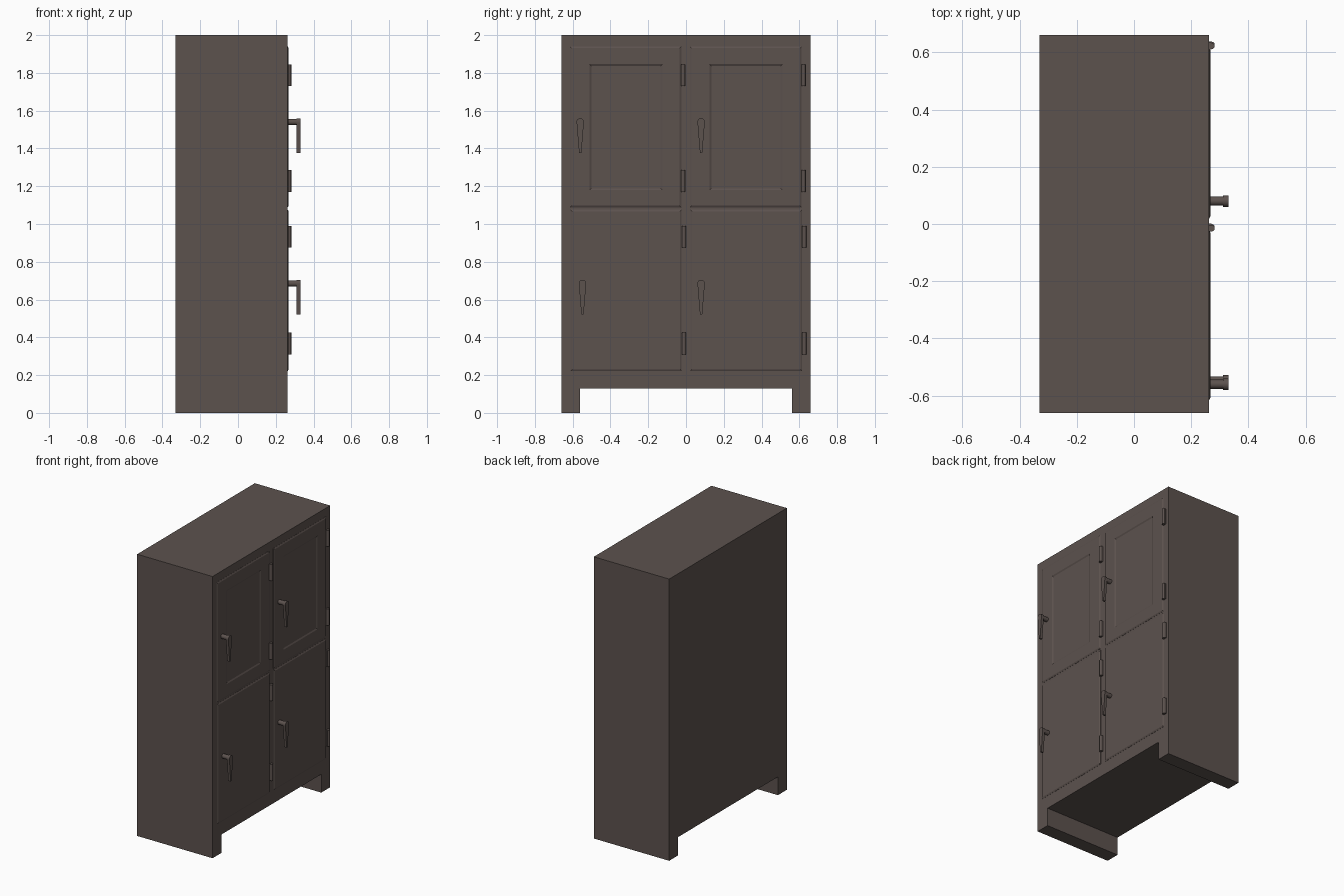
import bpy, bmesh, math
from mathutils import Matrix, Vector

if "Cube" in bpy.data.objects:
    bpy.data.objects.remove(bpy.data.objects["Cube"], do_unlink=True)

paint = bpy.data.materials.new("brown_grey_paint")
paint.use_nodes = True
colour = (0.107, 0.084, 0.076, 1)
paint.diffuse_color = colour
paint.node_tree.nodes["Principled BSDF"].inputs["Base Color"].default_value = colour

FACE = 0.262   # x of the cabinet face carrying the doors
DOOR = 0.268   # x of the door fronts


def finish(name, bm, smooth=False):
    bmesh.ops.recalc_face_normals(bm, faces=bm.faces)
    mesh = bpy.data.meshes.new(name)
    bm.to_mesh(mesh)
    bm.free()
    mesh.materials.append(paint)
    ob = bpy.data.objects.new(name, mesh)
    bpy.context.collection.objects.link(ob)
    if smooth:
        bpy.ops.object.select_all(action='DESELECT')
        ob.select_set(True)
        bpy.context.view_layer.objects.active = ob
        bpy.ops.object.shade_smooth_by_angle(angle=math.radians(35))
    return ob


def extrude_profile(bm, points, x0, x1):
    """Extrude a closed (y, z) outline along x."""
    face = bm.faces.new([bm.verts.new((x0, y, z)) for y, z in points])
    out = bmesh.ops.extrude_face_region(bm, geom=[face])
    verts = [v for v in out["geom"] if isinstance(v, bmesh.types.BMVert)]
    bmesh.ops.translate(bm, verts=verts, vec=(x1 - x0, 0, 0))


def rect(y0, y1, z0, z1):
    return [(y0, z0), (y1, z0), (y1, z1), (y0, z1)]


# Cabinet body with two side runners as feet
bm = bmesh.new()
half = [(0.56, 0.13), (0.56, 0), (0.66, 0), (0.66, 2)]
extrude_profile(bm, half + [(-y, z) for y, z in reversed(half)], -0.33, FACE)
finish("cabinet_body", bm)


def ring(bm, x, y0, y1, z0, z1):
    return [bm.verts.new((x, y, z)) for y, z in rect(y0, y1, z0, z1)]


def bridge(bm, a, b):
    for i in range(4):
        j = (i + 1) % 4
        bm.faces.new((a[i], a[j], b[j], b[i]))


def door(name, y0, y1, z0, z1, window=None):
    """Raised door with a chamfered rim and an optional recessed panel."""
    bm = bmesh.new()
    c = 0.009
    rings = [ring(bm, FACE - 0.01, y0, y1, z0, z1),
             ring(bm, FACE + 0.001, y0, y1, z0, z1),
             ring(bm, DOOR, y0 + c, y1 - c, z0 + c, z1 - c)]
    if window:
        a, b, e, f = window
        rings.append(ring(bm, DOOR, a, b, e, f))
        rings.append(ring(bm, FACE + 0.001, a + c, b - c, e + c, f - c))
    for outer, inner in zip(rings, rings[1:]):
        bridge(bm, outer, inner)
    bm.faces.new(rings[0])
    bm.faces.new(rings[-1])
    finish(name, bm)


def hinge(name, y, z):
    """Knuckle barrel on a thin leaf."""
    bm = bmesh.new()
    bmesh.ops.create_cone(bm, cap_ends=True, segments=12, radius1=0.011, radius2=0.011,
                          depth=0.115, matrix=Matrix.Translation((0.271, y, z)))
    extrude_profile(bm, rect(y - 0.012, y + 0.012, z - 0.057, z + 0.057), FACE - 0.005, 0.271)
    finish(name, bm, True)


def handle(name, y, z):
    """Round spindle carrying a tapered drop lever."""
    bm = bmesh.new()
    turn = Matrix.Translation((0.287, y, z)) @ Matrix.Rotation(math.pi / 2, 4, 'Y')
    bmesh.ops.create_cone(bm, cap_ends=True, segments=16, radius1=0.016, radius2=0.016,
                          depth=0.06, matrix=turn)
    arc = [(y + 0.02 * math.cos(math.radians(a)), z + 0.02 * math.sin(math.radians(a)))
           for a in range(-20, 201, 20)]
    tip = [(y - 0.006, z - 0.163), (y + 0.006, z - 0.163)]
    extrude_profile(bm, arc + tip, 0.311, 0.33)
    finish(name, bm, True)


# Doors, hinges and handles: two columns, two rows
for side, y0, y1, hy in (("right", -0.615, -0.025, -0.56), ("left", 0.02, 0.612, 0.08)):
    inner = y0 + 0.105
    door("upper_door_" + side, y0, y1, 1.088, 1.94, (inner, inner + 0.385, 1.18, 1.846))
    door("lower_door_" + side, y0 + 0.004, y1 + 0.002, 0.222, 1.076)
    for i, z in enumerate((0.367, 0.933, 1.228, 1.788)):
        hinge(f"hinge_{side}_{i + 1}", y1 + (0.01 if i > 1 else 0.014), z)
    handle("upper_handle_" + side, hy, 1.54)
    handle("lower_handle_" + side, hy + (0.012 if side == "right" else 0), 0.685)
